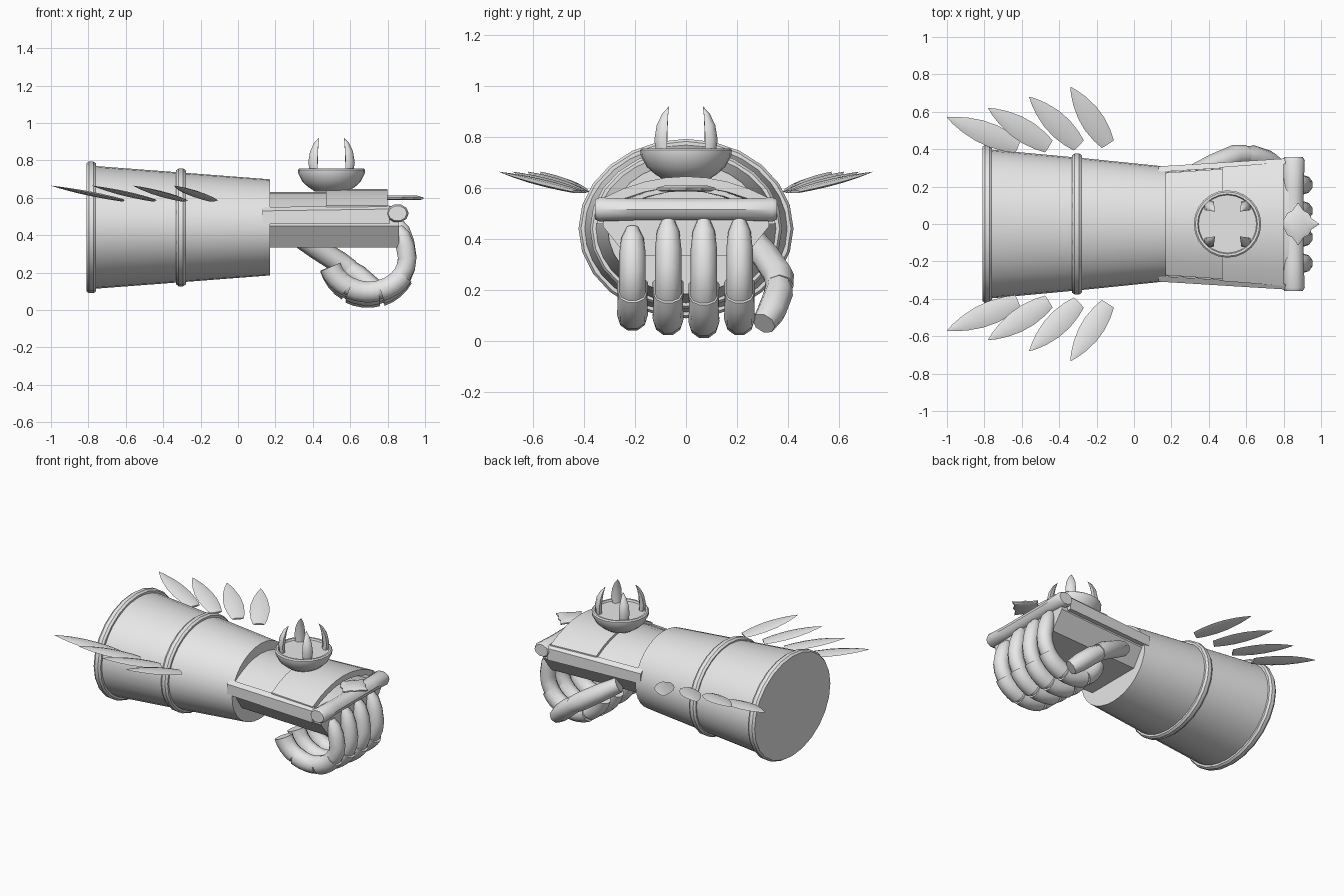
import bpy, math
from math import sin, cos, pi, radians
from mathutils import Vector

if "Cube" in bpy.data.objects:
    bpy.data.objects.remove(bpy.data.objects["Cube"])

metal = bpy.data.materials.new("pale_grey_metal")
metal.diffuse_color = (0.8, 0.8, 0.8, 1)
metal.use_nodes = True
metal.node_tree.nodes["Principled BSDF"].inputs["Base Color"].default_value = metal.diffuse_color


def loft(name, rings, angle=30):
    """Skin a list of equal-length closed rings and cap both ends."""
    n = len(rings[0])
    verts = [tuple(p) for r in rings for p in r]
    faces = [(i * n + j, i * n + (j + 1) % n, (i + 1) * n + (j + 1) % n, (i + 1) * n + j)
             for i in range(len(rings) - 1) for j in range(n)]
    faces += [tuple(reversed(range(n))), tuple(range(len(verts) - n, len(verts)))]
    me = bpy.data.meshes.new(name)
    me.from_pydata(verts, [], faces)
    me.materials.append(metal)
    ob = bpy.data.objects.new(name, me)
    bpy.context.collection.objects.link(ob)
    # consistent outward normals
    import bmesh
    bm = bmesh.new()
    bm.from_mesh(me)
    bmesh.ops.recalc_face_normals(bm, faces=bm.faces)
    bm.to_mesh(me)
    bm.free()
    me.shade_smooth()
    me.set_sharp_from_angle(angle=radians(angle))
    return ob


def ellipse_x(x, ry, rz, zc=0.442, n=32):
    """Elliptic ring facing along x."""
    return [(x, ry * cos(2 * pi * k / n), zc + rz * sin(2 * pi * k / n)) for k in range(n)]


def sweep(name, path, radii, sides=8, side_axis=(0, 1, 0), flat=1.0, angle=50):
    """Sweep an oval along a path; flat scales the height against the width."""
    pts = [Vector(p) for p in path]
    rings = []
    for i, p in enumerate(pts):
        t = (pts[min(i + 1, len(pts) - 1)] - pts[max(i - 1, 0)]).normalized()
        s = Vector(side_axis)
        s = (s - t * s.dot(t)).normalized()
        u = t.cross(s)
        rings.append([p + s * radii[i] * cos(2 * pi * k / sides)
                      + u * radii[i] * flat * sin(2 * pi * k / sides) for k in range(sides)])
    return loft(name, rings, angle)


# forearm cuff with its two raised bands
loft("cuff", [ellipse_x(-0.79, 0.40, 0.33), ellipse_x(-0.3, 0.355, 0.293),
              ellipse_x(0.17, 0.307, 0.257)])
for name, x, ry, rz in (("rear_band", -0.785, 0.40, 0.33), ("middle_band", -0.305, 0.355, 0.293)):
    loft(name, [ellipse_x(x + dx, ry + e, rz + e, n=24) for dx, e in
                ((-0.026, -0.01), (-0.026, 0.012), (-0.012, 0.022),
                 (0.012, 0.022), (0.026, 0.012), (0.026, -0.01))])


# palm block, widening towards the knuckles
def palm_ring(x, w):
    half = [(0.72, 0.335), (1.0, 0.45), (1.0, 0.50), (0.5, 0.555)]
    return [(x, w * a, z) for a, z in half] + [(x, -w * a, z) for a, z in reversed(half)]


loft("palm", [palm_ring(0.12, 0.275), palm_ring(0.86, 0.325)])


# arched plates on the back of the hand
def arch_ring(x, w, low, high, thick=0.04):
    ks = [k / 8 * 2 - 1 for k in range(9)]
    top = [(x, w * k, low + (high - low) * (1 - k * k)) for k in ks]
    return top + [(p[0], p[1], p[2] - thick) for p in reversed(top)]


loft("rear_hand_plate", [arch_ring(0.12, 0.27, 0.545, 0.63), arch_ring(0.48, 0.295, 0.545, 0.63)])
loft("front_hand_plate", [arch_ring(0.47, 0.305, 0.56, 0.647), arch_ring(0.80, 0.33, 0.56, 0.647)])

# side rails
for s, side in ((1, "left"), (-1, "right")):
    rail = [[(x, s * (y + dy), z) for dy, z in
             ((-0.03, 0.46), (0, 0.46), (0, zt - 0.02), (-0.03, zt))]
            for x, y, zt in ((0.13, 0.308, 0.55), (0.47, 0.329, 0.555), (0.81, 0.35, 0.56))]
    loft(side + "_rail", rail)

# knuckle bar
sweep("knuckle_bar", [(0.853, y, 0.517) for y in (-0.357, -0.34, -0.2, 0.2, 0.34, 0.357)],
      [0.05, 0.06, 0.054, 0.054, 0.06, 0.05], sides=10, side_axis=(1, 0, 0), flat=0.82, angle=40)

# star emblem over the knuckles
star = []
for k in range(16):
    r = (0.115, 0.078, 0.082, 0.078)[k % 4]
    star.append((0.877 + r * cos(k * pi / 8), r * sin(k * pi / 8)))
loft("star_emblem", [[(0.877 + (x - 0.877) * f, y * f, z) for x, y in star]
                     for z, f in ((0.588, 0.85), (0.594, 1), (0.602, 1), (0.612, 0.7))])


# curled fingers with three armour plates each
def curl(a, r, dz):
    return (0.70 + r * cos(radians(a)), 0.28 + r * sin(radians(a)) + dz)


for i, (y, dz, squash) in enumerate(((-0.21, -0.03, 0.85), (-0.07, 0.0, 0.97),
                                     (0.07, 0.0, 1.0), (0.21, 0.0, 0.97))):
    def place(p):
        return (p[0], y, 0.46 + (p[1] - 0.46) * squash + dz)
    path = [(0.855, 0.475), (0.875, 0.43), (0.893, 0.36)] + \
           [curl(a, 0.205, 0) for a in range(0, -166, -15)]
    sweep(f"finger_{i + 1}", [place(p) for p in path],
          [0.026, 0.044] + [0.052] * (len(path) - 2), sides=10)
    for j, (a0, a1) in enumerate(((-30, -73), (-76, -119), (-122, -165))):
        plate = [place(curl(a0 + (a1 - a0) * k / 4, 0.213, 0)) for k in range(5)]
        sweep(f"finger_{i + 1}_plate_{j + 1}", plate,
              [0.056, 0.058, 0.059, 0.06, 0.061], sides=10)

# thumb folded under the far side
sweep("thumb_base", [(0.32, 0.27, 0.39), (0.42, 0.315, 0.33), (0.54, 0.365, 0.255), (0.60, 0.367, 0.215)],
      [0.05, 0.058, 0.06, 0.055], sides=8)
sweep("thumb_tip", [(0.56, 0.365, 0.24), (0.64, 0.362, 0.185), (0.72, 0.335, 0.115), (0.77, 0.305, 0.07)],
      [0.05, 0.058, 0.058, 0.048], sides=8)

# round dish on the back of the hand
dish = [(0.09, 0.635), (0.125, 0.658), (0.155, 0.685), (0.178, 0.73), (0.18, 0.75), (0.172, 0.757),
        (0.16, 0.757), (0.155, 0.745)]
loft("dish", [[(0.5 + r * cos(2 * pi * k / 24), r * sin(2 * pi * k / 24), z) for k in range(24)]
              for r, z in dish])

# four flame-shaped spikes standing in the dish
for k in range(4):
    a = pi / 4 + k * pi / 2
    out = Vector((cos(a), sin(a), 0))
    spike = [Vector((0.5, 0, z)) + out * r for r, z in
             ((0.135, 0.74), (0.14, 0.79), (0.132, 0.845), (0.115, 0.89), (0.095, 0.92))]
    sweep(f"spike_{k + 1}", spike, [0.028, 0.034, 0.029, 0.016, 0.001], sides=6,
          side_axis=(-sin(a), cos(a), 0), flat=0.65)

# four swept-back feather blades on each side of the cuff
feathers = (((-0.62, 0.415), (-1.0, 0.57)), ((-0.455, 0.415), (-0.78, 0.62)),
            ((-0.295, 0.42), (-0.56, 0.68)), ((-0.14, 0.427), (-0.34, 0.733)))
profile = ((0, 0.038), (0.15, 0.053), (0.35, 0.062), (0.55, 0.058), (0.75, 0.041), (0.9, 0.02), (1, 0.001))
for s, side in ((1, "left"), (-1, "right")):
    for i, (b, t) in enumerate(feathers):
        base, tip = Vector((b[0], s * b[1], 0.587)), Vector((t[0], s * t[1], 0.665))
        d = tip - base
        across = (-d.y, d.x, 0)
        sweep(f"{side}_feather_{i + 1}", [base + d * f for f, w in profile],
              [w for f, w in profile], sides=6, side_axis=across, flat=0.18, angle=60)
